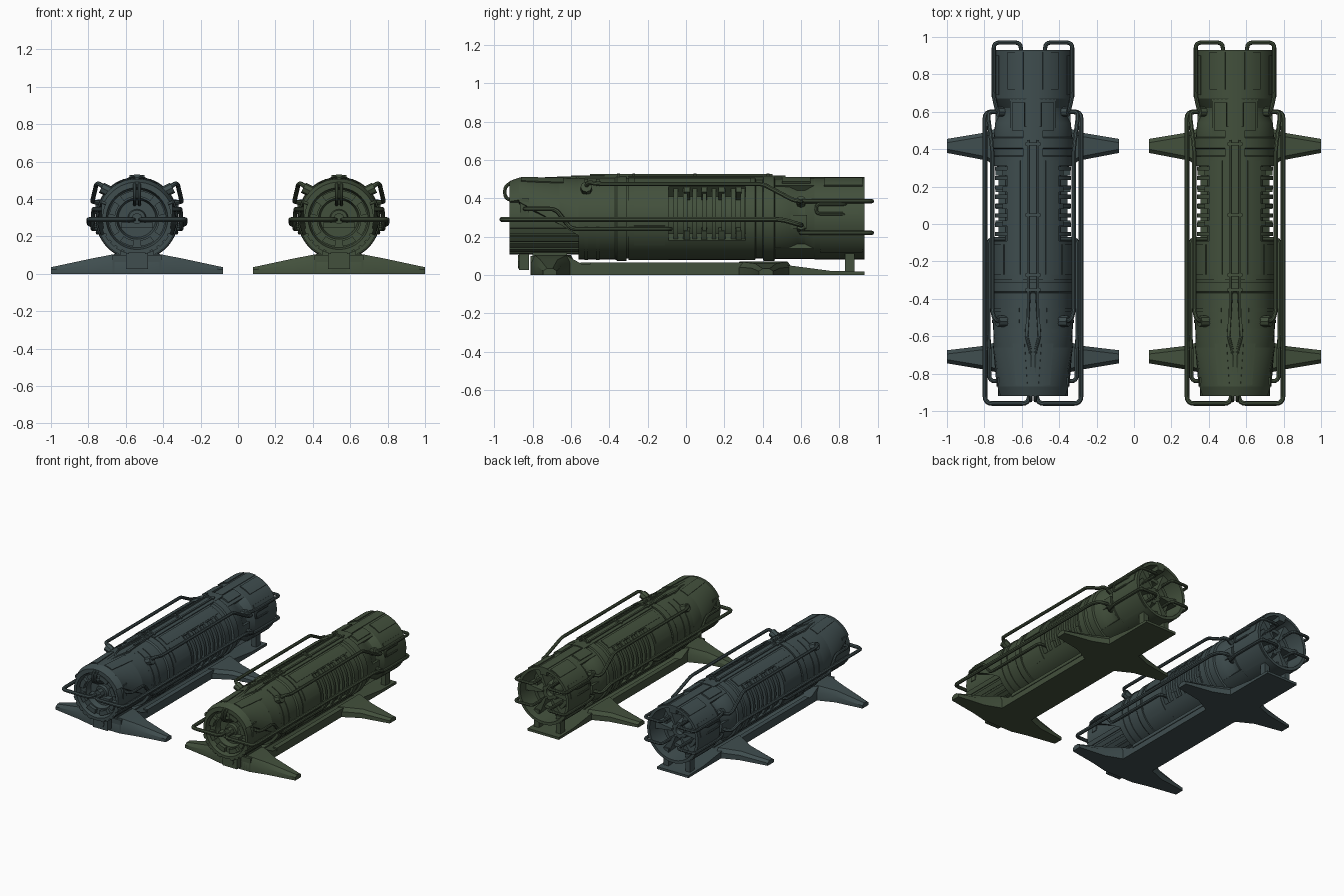
import bpy, bmesh
from math import sin, cos, radians, ceil
from mathutils import Vector

if "Cube" in bpy.data.objects:
    bpy.data.objects.remove(bpy.data.objects["Cube"])

AXIS_Z = 0.295
state = {}


def make_material(name, color):
    m = bpy.data.materials.new(name)
    m.diffuse_color = (*color, 1)
    m.use_nodes = True
    m.node_tree.nodes["Principled BSDF"].inputs["Base Color"].default_value = m.diffuse_color
    return m


def add(name, data):
    ob = bpy.data.objects.new(state["tag"] + "_" + name, data)
    ob.location.x = state["x"]
    data.materials.append(state["mat"])
    bpy.context.collection.objects.link(ob)
    return ob


def loft(name, rings, around=False, section_closed=True):
    """Skin equal-length sections; cap the ends unless it goes all the way around."""
    bm = bmesh.new()
    vs = [[bm.verts.new(p) for p in r] for r in rings]
    n, k = len(rings), len(rings[0])
    for i in range(n if around else n - 1):
        a, b = vs[i], vs[(i + 1) % n]
        for j in range(k if section_closed else k - 1):
            bm.faces.new((a[j], a[(j + 1) % k], b[(j + 1) % k], b[j]))
    if not around:
        bm.faces.new(vs[0])
        bm.faces.new(vs[-1])
    bmesh.ops.remove_doubles(bm, verts=bm.verts, dist=1e-5)
    bmesh.ops.recalc_face_normals(bm, faces=bm.faces)
    me = bpy.data.meshes.new(name)
    bm.to_mesh(me)
    bm.free()
    return add(name, me)


def polar(r, deg, y):
    a = radians(deg)
    return (r * sin(a), y, AXIS_Z + r * cos(a))


def lathe(name, prof, seg=56):
    return loft(name, [[polar(r, 360 * i / seg, y) for y, r in prof] for i in range(seg)], True, False)


def arc(name, y0, y1, r0, r1, a0, a1, b0=None, b1=None):
    """Curved panel; angle 0 is the top. b0, b1 are the angles at the y1 end."""
    b0, b1 = (a0 if b0 is None else b0), (a1 if b1 is None else b1)
    n = max(1, ceil(abs(b1 - b0) / 7))
    rings = []
    for i in range(n + 1):
        a, b = a0 + (a1 - a0) * i / n, b0 + (b1 - b0) * i / n
        rings.append([polar(r0, a, y0), polar(r1, a, y0), polar(r1, b, y1), polar(r0, b, y1)])
    return loft(name, rings)


def arcs(name, y0, y1, r0, r1, a0, a1):
    for s in (-1, 1):
        arc(name, y0, y1, r0, r1, s * a0, s * a1)


def box(name, x0, x1, y0, y1, z0, z1):
    return loft(name, [[(x, y0, z0), (x, y1, z0), (x, y1, z1), (x, y0, z1)] for x in (x0, x1)])


def pipe(name, pts, r=0.012, fillet=0.03):
    """Round tube along a path with filleted corners."""
    p = [Vector(q) for q in pts]
    path = [p[0]]
    for a, b, c in zip(p, p[1:], p[2:]):
        f = min(fillet, (a - b).length * 0.45, (c - b).length * 0.45)
        s, e = b + (a - b).normalized() * f, b + (c - b).normalized() * f
        for t in (0, 0.25, 0.5, 0.75, 1):
            path.append(s * (1 - t) ** 2 + b * 2 * t * (1 - t) + e * t * t)
    path.append(p[-1])
    cu = bpy.data.curves.new(name, 'CURVE')
    cu.dimensions = '3D'
    cu.bevel_depth, cu.bevel_resolution, cu.use_fill_caps = r, 2, True
    sp = cu.splines.new('POLY')
    sp.points.add(len(path) - 1)
    for pt, q in zip(sp.points, path):
        pt.co = (*q, 1)
    return add(name, cu)


def wing(name, s, sections):
    """Tapered outrigger with bevelled top; sections are x, y0, y1, height."""
    loft(name, [[(s * x, a, 0), (s * x, b, 0), (s * x, b, h * .6), (s * x, b - .02, h),
                 (s * x, a + .02, h), (s * x, a, h * .6)] for x, a, b, h in sections])


def build_unit():
    # Main body: recessed front face, stepped barrel, waist, hollow rear
    lathe("body", [(-.86, 0), (-.86, .045), (-.84, .05), (-.84, .1), (-.88, .11), (-.88, .155),
                   (-.92, .165), (-.92, .185), (-.56, .185), (-.56, .213), (-.37, .213), (-.36, .221),
                   (-.31, .221), (-.31, .21), (-.3, .21), (-.3, .217), (-.09, .217), (-.09, .15),
                   (.31, .15), (.31, .217), (.36, .217), (.365, .208), (.4, .208), (.405, .222), (.46, .222),
                   (.465, .208), (.54, .203), (.58, .18), (.62, .18), (.67, .213), (.93, .213),
                   (.93, .192), (.78, .18), (.78, .07), (.85, .06), (.85, .03), (.82, .025), (.82, 0)])
    # Front hood sweeping back over the nose, with chamfered lip
    arc("front_hood", -.87, -.66, .18, .213, -66, 66, -98, 98)
    arc("front_hood_rear", -.66, -.56, .18, .213, -98, 98, -115, 115)
    loft("hood_lip", [[polar(.18, a, -.92), polar(.195, a, -.92), polar(.213, a, -.87), polar(.18, a, -.87)]
                      for a in range(-63, 64, 7)])
    for i in range(5):
        arcs("lower_slat", -.92, -.56, .18, .194, 106 + i * 13, 115 + i * 13)
    # Open rib bays on both sides, held by top and bottom shells
    arc("bay_top_shell", -.09, .31, .145, .217, -40, 40)
    arc("bay_bottom_shell", -.09, .31, .145, .217, 122, 238)
    for i in range(8):
        y = -.065 + i * .05
        arcs("bay_rib", y, y + .022, .145, .203, 38, 124)
    for i in range(4):
        arcs("rib_clamp", -.01 + i * .09, .02 + i * .09, .15, .213, 40, 50)
        arcs("rib_foot", -.01 + i * .09, .02 + i * .09, .15, .211, 108, 124)
    # Raised plating and top spine
    arc("spine", -.3, .52, .2, .224, -14, 14)
    arcs("spine_rail", -.5, .45, .21, .233, 5, 8)
    for y in (-.36, -.28, .04, .42):
        arc("spine_clip", y, y + .015, .21, .235, -10, 10)
    arcs("top_plate", -.27, .34, .2, .223, 18, 38)
    arcs("side_plate", -.27, -.11, .2, .222, 45, 75)
    arcs("lower_plate", -.27, -.11, .2, .221, 100, 130)
    for y in (-.53, -.47):
        arc("front_band", y, y + .02, .2, .218, 20, 340)
    for s in (-1, 1):
        arc("hood_plate", -.86, -.64, .2, .218, s * 8, s * 25, s * 12, s * 30)
        arc("spine_fork", -.6, -.36, .2, .225, s * 7, s * 11, s * 3, s * 7)
    # Waist is filled on top and underneath; clamps and rear collar panels
    arc("waist_top_shell", .46, .7, .15, .211, -36, 36)
    arc("waist_bottom_shell", .46, .7, .15, .211, 138, 222)
    arcs("waist_block", .5, .65, .15, .222, 12, 30)
    arcs("waist_side_block", .53, .63, .15, .2, 85, 105)
    arc("waist_center", .5, .93, .16, .217, -9, 9)
    arcs("rear_panel", .72, .92, .2, .22, 14, 38)
    arcs("rear_side_panel", .69, .9, .2, .217, 58, 84)
    arcs("rear_lower_panel", .7, .92, .2, .218, 110, 145)
    # Rear cavity spokes and ring, front face details
    for i in range(6):
        arc("rear_spoke", .77, .87, .05, .19, i * 60 + 22, i * 60 + 38)
    lathe("rear_ring", [(.77, .115), (.84, .115), (.84, .14), (.77, .14), (.77, .115)])
    for i in range(8):
        arc("front_pad", -.905, -.87, .118, .15, i * 45 + 8, i * 45 + 37)
    box("front_slot", -.085, .085, -.885, -.83, .245, .275)
    pipe("front_hub", [(0, -.83, AXIS_Z), (0, -.9, AXIS_Z)], .03)

    for s in (-1, 1):
        # Lower side rail that loops around the nose
        pipe("lower_rail", [(s * .17, .6, .26), (s * .257, .6, .26), (s * .257, .5, .29), (s * .257, -.96, .29),
                            (s * .02, -.96, .29), (s * .02, -.86, .29)], .013, .04)
        # Upper rail standing off the shoulder
        pipe("upper_rail", [(s * .15, -.52, .44), (s * .205, -.515, .485), (s * .218, -.46, .475),
                            (s * .218, .4, .475), (s * .238, .56, .39), (s * .238, .6, .385),
                            (s * .16, .6, .375)], .012, .025)
        # Mid pipe from nose block, stepping down along the flank
        pipe("mid_pipe", [(s * .16, -.84, .345), (s * .233, -.84, .345), (s * .233, -.68, .345),
                          (s * .238, -.6, .24), (s * .238, -.08, .24), (s * .15, -.08, .24)], .011)
        box("nose_block", s * .15, s * .19, -.865, -.82, .3, .4)
        # Rear loops, upper and lower
        for z in (.385, .22):
            pipe("rear_loop", [(s * .15, .6, z), (s * .19, .6, z), (s * .21, .68, z), (s * .21, .97, z),
                               (s * .065, .97, z), (s * .065, .8, z)], .011)
        # Handle on the rear collar
        pipe("rear_handle", [(s * .19, .84, .37), (s * .212, .82, .37), (s * .212, .68, .37),
                             (s * .212, .68, .32), (s * .212, .82, .32), (s * .19, .84, .32)], .009, .02)
        # Round pipe fittings
        for y, z, r in ((-.52, .45, .03), (.6, .38, .026), (.6, .25, .026)):
            pipe("pipe_fitting", [(s * .13, y, z - .02), (s * .19, y, z + .01)], r)
        # Twin feed tubes over the nose
        pipe("nose_feed", [(s * .035, -.53, .49), (s * .035, -.6, .507), (s * .012, -.68, .503),
                           (s * .012, -.88, .495), (s * .012, -.945, .465), (s * .012, -.945, .4),
                           (s * .012, -.85, .37)], .009)
        # Outriggers and rear legs
        wing("front_outrigger", s, [(.04, -.81, -.58, .105), (.12, -.81, -.6, .105),
                                    (.25, -.78, -.65, .08), (.46, -.745, -.675, .035)])
        wing("rear_outrigger", s, [(.1, .26, .55, .07), (.25, .34, .49, .06), (.46, .38, .455, .033)])
        box("rear_leg", s * .07, s * .11, .83, .88, .01, .15)
        box("base_rail", s * .1, s * .135, -.5, .5, .04, .064)
    # Sled base
    prof = [(-.81, 0), (-.81, .1), (-.62, .1), (-.54, .055), (.5, .055), (.75, .022), (.93, .018), (.93, 0)]
    loft("sled_base", [[(x, y, z) for y, z in prof] for x in (-.13, .13)])
    box("sled_keel", -.06, .06, -.55, .52, .04, .064)
    box("front_saddle", -.09, .09, -.8, -.62, .05, .118)
    box("front_strut", -.06, .06, -.87, -.82, .025, .13)
    pipe("strut_boss", [(0, -.82, .07), (0, -.876, .07)], .035)


# Two matching units, one blue-grey and one green
for tag, x, color in (("blue", -.54, (.05, .075, .078)), ("green", .54, (.055, .08, .045))):
    state.update(tag=tag, x=x, mat=make_material(tag + "_paint", color))
    build_unit()

# Turn tubes into meshes and smooth rounded surfaces
bpy.ops.object.select_all(action='SELECT')
bpy.context.view_layer.objects.active = bpy.context.selected_objects[0]
bpy.ops.object.convert(target='MESH')
bpy.ops.object.shade_smooth_by_angle(angle=radians(30))
